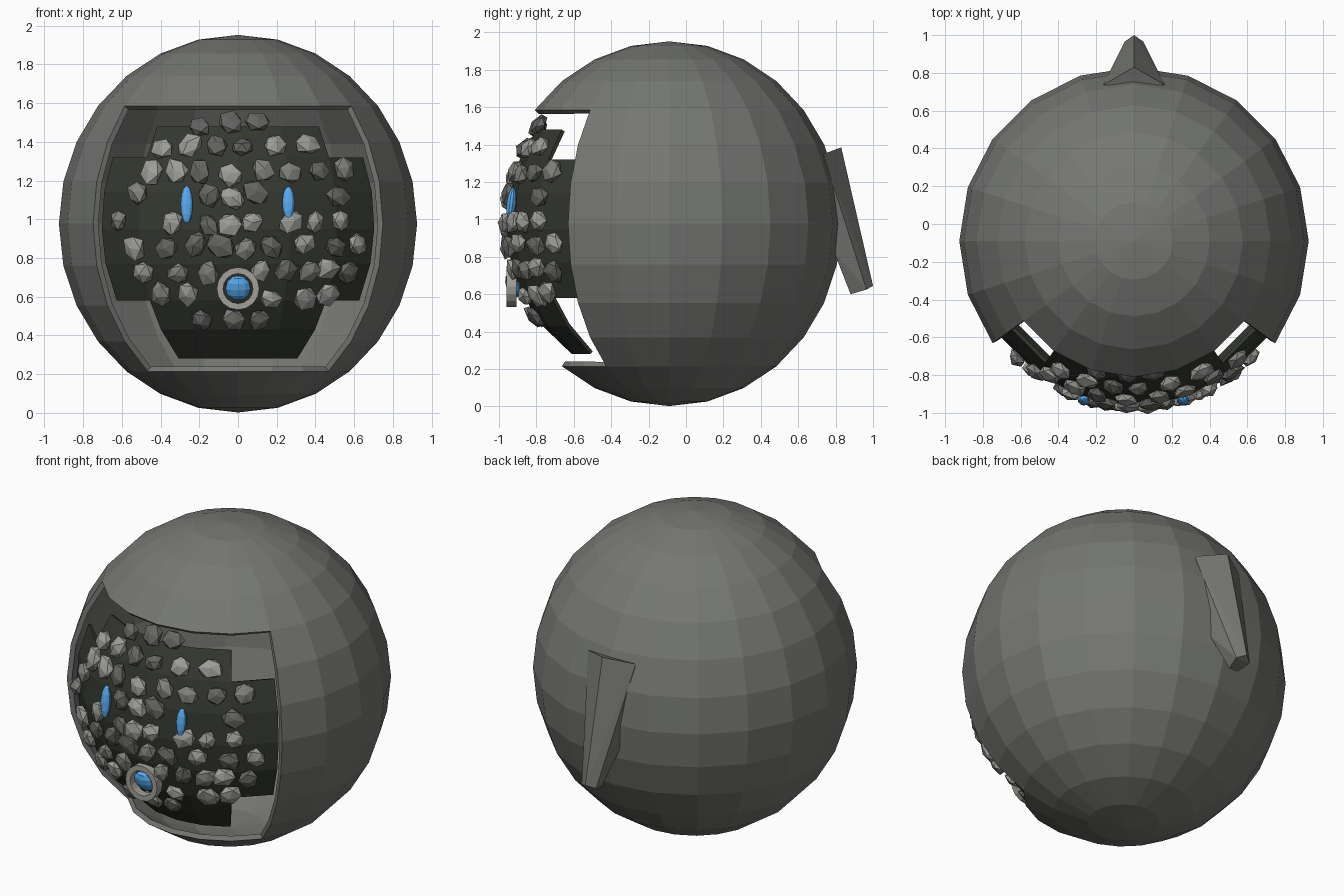
import bpy, bmesh, math, random
from mathutils import Vector, Matrix

if "Cube" in bpy.data.objects:
    bpy.data.objects.remove(bpy.data.objects["Cube"])

random.seed(4)
C = Vector((0, -0.09, 0.977))      # common centre of shell and face


def material(name, rgb):
    m = bpy.data.materials.new(name)
    m.diffuse_color = (*rgb, 1)
    m.use_nodes = True
    m.node_tree.nodes["Principled BSDF"].inputs["Base Color"].default_value = m.diffuse_color
    return m


SHELL = material("shell_grey", (0.18, 0.185, 0.17))
DARK = material("dark_backing", (0.035, 0.04, 0.03))
STONES = [material(f"stone_{i}", (v, v, v * 0.94)) for i, v in enumerate((0.13, 0.22, 0.34))]
BLUE = material("blue_gem", (0.1, 0.4, 0.85))
TRIM = material("ring_trim", (0.36, 0.35, 0.31))


def finish(bm, name, mat):
    me = bpy.data.meshes.new(name)
    bmesh.ops.recalc_face_normals(bm, faces=bm.faces)
    bm.to_mesh(me)
    bm.free()
    ob = bpy.data.objects.new(name, me)
    bpy.context.collection.objects.link(ob)
    me.materials.append(mat)
    return ob


def solidify(ob, t):
    m = ob.modifiers.new("thickness", 'SOLIDIFY')
    m.thickness = t
    m.offset = -1


def front_point(x, z, r):
    """Point on the face sphere seen from the front at x, z."""
    d = z - C.z
    return Vector((x, C.y - math.sqrt(max(0.05, r * r - x * x - d * d)), z))


# Shell: 20 x 14 sphere with a window cut in the front
bm = bmesh.new()
bmesh.ops.create_uvsphere(bm, u_segments=20, v_segments=14, radius=1)
window = []
for f in bm.faces:
    c = f.calc_center_median()
    polar = math.degrees(math.acos(c.z / c.length))
    az = abs(math.degrees(math.atan2(c.x, -c.y)))
    if az < 54 and 51.5 < polar < 141:
        window.append(f)
bmesh.ops.delete(bm, geom=window, context='FACES')
for v in bm.verts:
    v.co = Vector((v.co.x * 0.925, v.co.y * 0.92, v.co.z * 0.975)) + C
shell = finish(bm, "shell", SHELL)
solidify(shell, 0.03)

# Face backing: stepped spherical patch, narrower at top and bottom
bm = bmesh.new()
R = 0.87
levels = [0.28, 0.43, 0.58, 0.77, 0.95, 1.14, 1.32, 1.48]
for z0, z1 in zip(levels, levels[1:]):
    half = 3 if 0.57 < z0 < 1.3 else 2
    for k in range(-half, half):
        quad = []
        for z, a in ((z0, k), (z0, k + 1), (z1, k + 1), (z1, k)):
            rr = math.sqrt(R * R - (z - C.z) ** 2)
            t = math.radians(18 * a)
            quad.append(bm.verts.new((rr * math.sin(t), C.y - rr * math.cos(t), z)))
        bm.faces.new(quad)
bmesh.ops.remove_doubles(bm, verts=bm.verts, dist=0.001)
solidify(finish(bm, "face_backing", DARK), 0.02)

# Stones: rows of height -> x positions
rows = {
    1.49: (-.20, -.04, .10),
    1.38: (-.39, -.25, -.11, .02, .19, .36),
    1.24: (-.45, -.32, -.20, -.04, .13, .27, .42, .55),
    1.12: (-.52, -.15, -.03, .09, .52),
    0.98: (-.62, -.34, -.15, -.04, .07, .28, .40, .53),
    0.86: (-.54, -.37, -.22, -.09, .04, .17, .34, .50, .62),
    0.73: (-.49, -.31, -.16, .12, .25, .37, .46, .57),
    0.60: (-.40, -.26, .17, .35, .46),
    0.47: (-.19, -.02, .11),
}
for z, xs in rows.items():
    for x in xs:
        p = front_point(x, z + random.uniform(-.015, .015), 0.88)
        n = (p - C).normalized()
        s = random.uniform(0.058, 0.072)
        bm = bmesh.new()
        bmesh.ops.create_icosphere(bm, subdivisions=1, radius=1)
        spin = Matrix.Rotation(random.uniform(0, 6.3), 3, 'Z')
        aim = n.to_track_quat('Z', 'Y').to_matrix() @ spin
        for v in bm.verts:
            w = v.co * random.uniform(0.85, 1.15)
            v.co = p + aim @ Vector((w.x * s * 1.08, w.y * s * 0.92, w.z * 0.036))
        finish(bm, "face_stone", random.choice(STONES))


# Gems: two slim eyes and a round mouth gem
def gem(name, x, z, r, size):
    p = front_point(x, z, r)
    bm = bmesh.new()
    bmesh.ops.create_uvsphere(bm, u_segments=10, v_segments=6, radius=1)
    tilt = Matrix.Rotation(-math.asin((z - C.z) / r), 3, 'X')
    for v in bm.verts:
        v.co = p + tilt @ Vector(a * b for a, b in zip(v.co, size))
    finish(bm, name, BLUE)


gem("left_eye", -0.265, 1.075, 0.89, (0.033, 0.025, 0.10))
gem("right_eye", 0.26, 1.085, 0.89, (0.033, 0.025, 0.086))
gem("mouth_gem", 0, 0.645, 0.90, (0.068, 0.035, 0.068))

# Mouth ring: square-section hoop facing forward
bm = bmesh.new()
N = 16
section = ((0.11, -0.905), (0.11, -0.96), (0.077, -0.96), (0.077, -0.905))
loops = [[bm.verts.new((r * math.cos(i * math.tau / N), y, 0.642 + r * math.sin(i * math.tau / N)))
          for r, y in section] for i in range(N)]
for i in range(N):
    a, b = loops[i], loops[(i + 1) % N]
    for j in range(4):
        k = (j + 1) % 4
        bm.faces.new((a[j], a[k], b[k], b[j]))
finish(bm, "mouth_ring", TRIM)

# Back spike: faceted wedge, hull of mirrored points
bm = bmesh.new()
half_points = ((.165, .735, 1.35), (0, .83, 1.385), (.10, .79, .83),
               (.03, .88, .60), (.05, .965, .625), (0, 1.0, .645))
for x, y, z in half_points:
    for sx in ((1, -1) if x else (1,)):
        bm.verts.new((x * sx, y, z))
bmesh.ops.convex_hull(bm, input=bm.verts)
finish(bm, "back_spike", SHELL)
